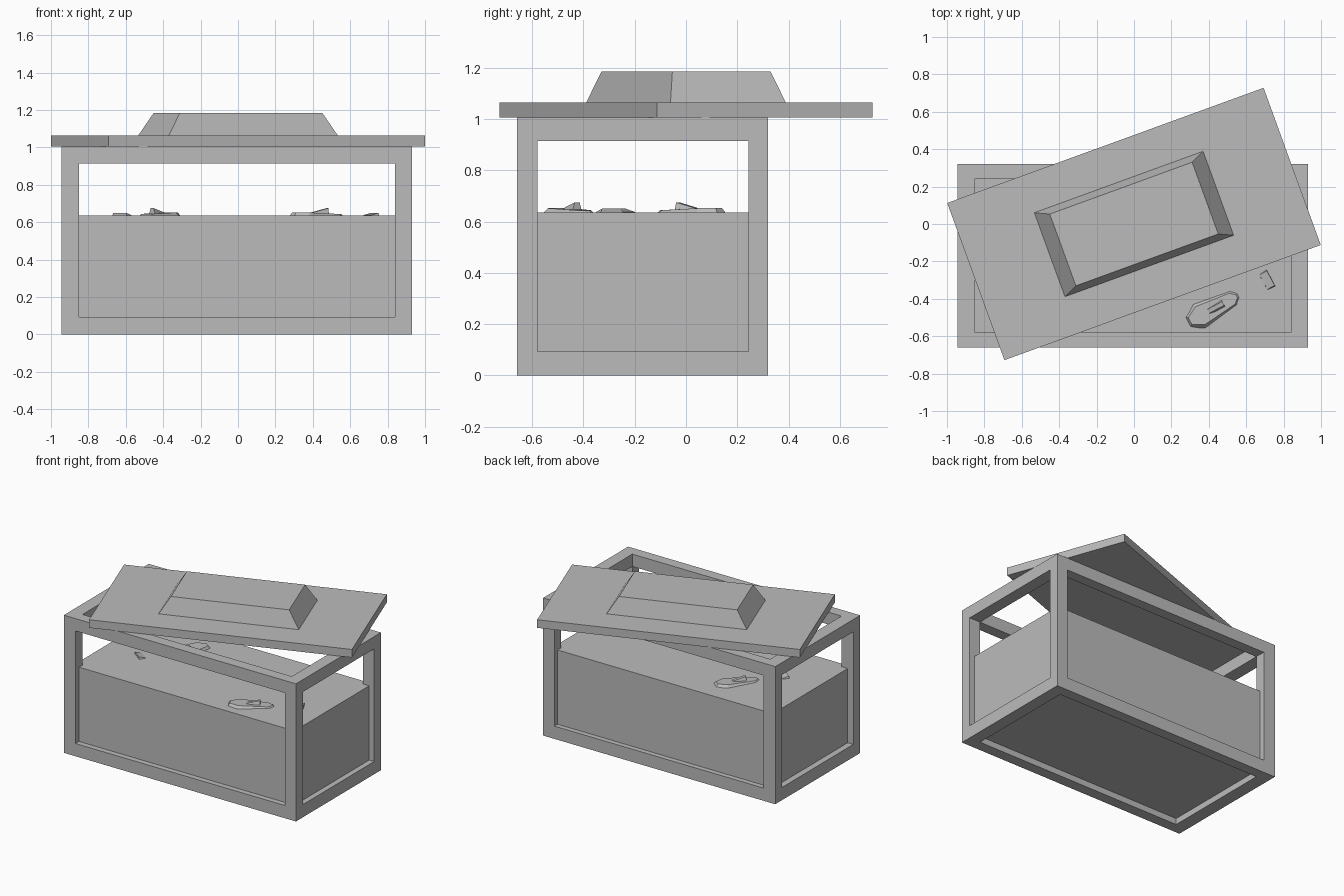
import bpy, bmesh, math
from mathutils import Matrix, Vector

default = bpy.data.objects.get("Cube")
if default:
    bpy.data.objects.remove(default, do_unlink=True)

GREY = 0.5
mat = bpy.data.materials.new("plain grey")
mat.use_nodes = True
mat.diffuse_color = (GREY, GREY, GREY, 1)
mat.node_tree.nodes["Principled BSDF"].inputs["Base Color"].default_value = (GREY, GREY, GREY, 1)


def finish(bm, name, matrix=Matrix()):
    """Turn a bmesh into a flat-shaded grey object."""
    bmesh.ops.recalc_face_normals(bm, faces=bm.faces)
    bm.transform(matrix)
    mesh = bpy.data.meshes.new(name)
    bm.to_mesh(mesh)
    bm.free()
    mesh.materials.append(mat)
    obj = bpy.data.objects.new(name, mesh)
    bpy.context.collection.objects.link(obj)
    return obj


def box(name, lo, hi, matrix=Matrix()):
    lo, hi = Vector(lo), Vector(hi)
    bm = bmesh.new()
    bmesh.ops.create_cube(bm, size=1)
    for v in bm.verts:
        v.co = (lo + hi) / 2 + v.co * (hi - lo)
    return finish(bm, name, matrix)


def loft(name, bottom, top, matrix=Matrix()):
    """Solid between two matching outlines of 3D points."""
    bm = bmesh.new()
    a = [bm.verts.new(p) for p in bottom]
    b = [bm.verts.new(p) for p in top]
    bm.faces.new(a)
    bm.faces.new(b)
    for i in range(len(a)):
        j = (i + 1) % len(a)
        bm.faces.new((a[i], a[j], b[j], b[i]))
    return finish(bm, name, matrix)


def rect(length, width, z, x=0):
    l, w = length / 2, width / 2
    return [(x - l, -w, z), (x + l, -w, z), (x + l, w, z), (x - l, w, z)]


# Tank frame: a block with an opening cut through along each axis
OUT_LO, OUT_HI = Vector((-0.945, -0.66, 0)), Vector((0.93, 0.32, 1.005))
IN_LO, IN_HI = Vector((-0.85, -0.58, 0.093)), Vector((0.84, 0.243, 0.915))
frame = box("tank_frame", OUT_LO, OUT_HI)
for axis in range(3):
    lo, hi = IN_LO.copy(), IN_HI.copy()
    lo[axis] = OUT_LO[axis] - 0.1
    hi[axis] = OUT_HI[axis] + 0.1
    cutter = box("opening_cutter", lo, hi)
    cutter.hide_render = True
    mod = frame.modifiers.new("opening", 'BOOLEAN')
    mod.operation = 'DIFFERENCE'
    mod.solver = 'EXACT'
    mod.object = cutter
    bpy.context.view_layer.objects.active = frame
    bpy.ops.object.modifier_apply(modifier=mod.name)
    bpy.data.objects.remove(cutter, do_unlink=True)

# Water block, set halfway back into the frame bars
WATER = 0.635
box("water", (-0.9, -0.62, 0.045), (0.89, 0.283, WATER))

# Lid, lying askew on the frame, with a raised tapered panel
turn = Matrix.Rotation(math.radians(20), 4, 'Z')
box("lid", (-0.9, -0.447, 1.006), (0.9, 0.447, 1.065), turn)
loft("lid_panel", rect(0.96, 0.478, 1.065), rect(0.81, 0.408, 1.185), turn)

# Two fish breaking the water surface
half = [(-0.16, 0.035), (-0.087, 0.09), (0.14, 0.055), (0.172, 0.015)]
outline = half + [(x, -y) for x, y in reversed(half)]


def fish(name, x, y, angle):
    place = Matrix.Translation((x, y, WATER)) @ Matrix.Rotation(math.radians(angle), 4, 'Z')
    loft(name + "_body",
         [(u, v, -0.02) for u, v in outline],
         [(u * 0.85, v * 0.6, 0.017 if u < 0.1 else 0.009) for u, v in outline], place)
    fin_top = [(u, v * 0.5, 0.018 if u < 0 else 0.04) for u, v, _ in rect(0.09, 0.044, 0, 0.02)]
    loft(name + "_back_fin", rect(0.09, 0.044, 0.0, 0.02), fin_top, place)
    tail_top = [(u, v * 0.8, 0.003 if u < 0.33 else 0.015) for u, v, _ in rect(0.045, 0.11, 0, 0.33)]
    loft(name + "_tail", rect(0.05, 0.11, -0.02, 0.33), tail_top, place)


fish("front_fish", 0.42, -0.455, 28)
fish("rear_fish", -0.42, 0.02, 233)
